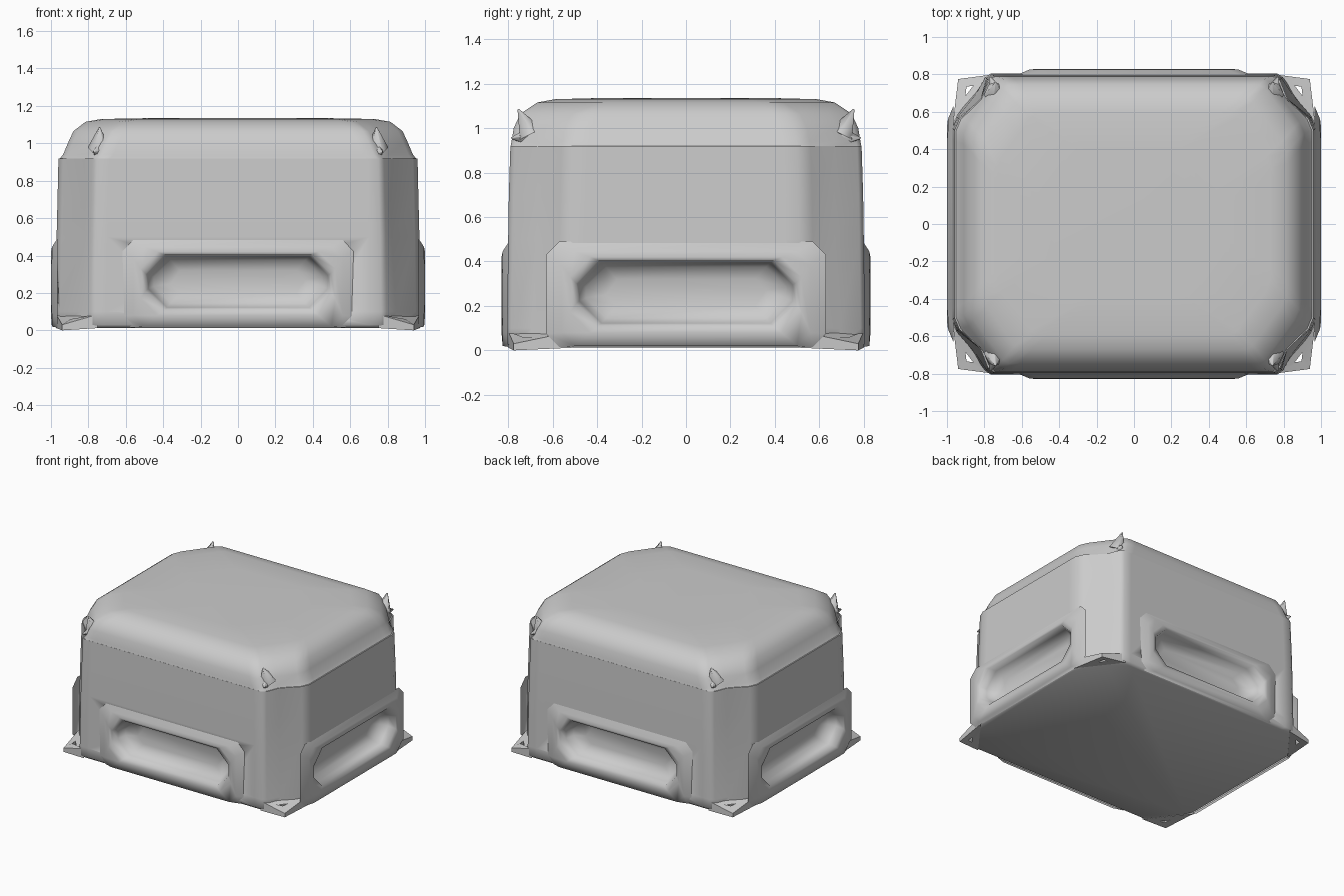
import bpy, bmesh, math
from mathutils import Vector, Matrix

cube = bpy.data.objects.get("Cube")
if cube:
    bpy.data.objects.remove(cube, do_unlink=True)

fabric = bpy.data.materials.new("grey fabric")
fabric.use_nodes = True
grey = (0.6, 0.6, 0.6, 1)
fabric.diffuse_color = grey
fabric.node_tree.nodes["Principled BSDF"].inputs["Base Color"].default_value = grey


def finish(bm, name, angle=60):
    bmesh.ops.recalc_face_normals(bm, faces=bm.faces)
    mesh = bpy.data.meshes.new(name)
    bm.to_mesh(mesh)
    bm.free()
    ob = bpy.data.objects.new(name, mesh)
    bpy.context.collection.objects.link(ob)
    mesh.materials.append(fabric)
    bpy.ops.object.select_all(action='DESELECT')
    ob.select_set(True)
    bpy.context.view_layer.objects.active = ob
    bpy.ops.object.shade_smooth_by_angle(angle=math.radians(angle))
    return ob


def loft(loops, cap_start=True, cap_end=True):
    bm = bmesh.new()
    rows = [[bm.verts.new(p) for p in loop] for loop in loops]
    n = len(rows[0])
    for a, b in zip(rows, rows[1:]):
        for i in range(n):
            j = (i + 1) % n
            bm.faces.new((a[i], a[j], b[j], b[i]))
    if cap_start:
        bm.faces.new(rows[0])
    if cap_end:
        bm.faces.new(rows[-1])
    return bm


def ring(hx, hy, z, tuck=0.0):
    """Rectangle with cut-off corners; tuck pulls each corner inwards."""
    corner = [(hx, hy - 0.35), (hx, hy - 0.29), (hx - 0.025, hy - 0.23),
              (hx - 0.12 - tuck, hy - 0.1 - tuck),
              (hx - 0.18, hy - 0.02), (hx - 0.21, hy), (hx - 0.27, hy)]
    pts = []
    for sx, sy in ((1, 1), (-1, 1), (-1, -1), (1, -1)):
        quarter = [(sx * x, sy * y, z) for x, y in corner]
        pts += quarter if sx * sy > 0 else quarter[::-1]
    return pts


def opening(place, w, low, high, out, cut):
    """Eight-sided loop on one side wall."""
    pts = [(w, low + cut), (w, high - cut), (w - cut, high), (cut - w, high),
           (-w, high - cut), (-w, low + cut), (cut - w, low), (w - cut, low)]
    return [place @ Vector((u, -out, z)) for u, z in pts]


# Covered box body
body = finish(loft([ring(*r) for r in (
    (0.955, 0.785, 0.012), (0.975, 0.805, 0.03), (0.975, 0.805, 0.1, 0.01),
    (0.97, 0.80, 0.5, 0.03), (0.965, 0.797, 0.7, 0.03), (0.96, 0.79, 0.92, 0.02))]), "body")

# Padded cushion top
finish(loft([ring(*r) for r in (
    (0.955, 0.79, 0.915, 0.02), (0.935, 0.785, 0.94, 0.01), (0.91, 0.775, 1.0),
    (0.88, 0.745, 1.065), (0.815, 0.67, 1.115), (0.73, 0.59, 1.13),
    (0.45, 0.4, 1.135))]), "cushion")

# Raised handle panels with scooped recesses, one on each side
sides = [("front", 0, 0.80), ("left", 90, 0.97), ("back", 180, 0.80), ("right", 270, 0.97)]
for name, turn, wall in sides:
    place = Matrix.Rotation(math.radians(turn), 4, 'Z') @ Matrix.Translation((0, -wall, 0))
    cutter = finish(loft([opening(place, 0.52, 0.09, 0.42, 0.1, 0.1),
                          opening(place, 0.52, 0.09, 0.42, -0.14, 0.1)]), name + "_cutter")
    cut = body.modifiers.new(name + "_recess", 'BOOLEAN')
    cut.object = cutter
    cut.solver = 'EXACT'
    bpy.context.view_layer.objects.active = body
    bpy.ops.object.modifier_apply(modifier=cut.name)
    bpy.data.objects.remove(cutter, do_unlink=True)
    finish(loft([opening(place, *o) for o in (
        (0.63, 0.015, 0.49, -0.004, 0.06), (0.56, 0.02, 0.445, 0.025, 0.06),
        (0.52, 0.08, 0.42, 0.03, 0.09), (0.495, 0.11, 0.403, 0.024, 0.1),
        (0.48, 0.122, 0.395, -0.03, 0.1), (0.45, 0.145, 0.375, -0.08, 0.09),
        (0.36, 0.2, 0.32, -0.1, 0.05))], cap_start=False), name + "_handle_panel", 85)

# Flared hem tabs with eyelets, and pinched seam tips, at the four corners
for sx, sy, name in ((1, -1, "front_left"), (-1, -1, "front_right"),
                     (1, 1, "back_left"), (-1, 1, "back_right")):
    tri = [(0.75, 0.80), (0.94, 0.775), (0.972, 0.51)]
    centre = Vector((0.885, 0.725))
    hole = [centre + (Vector(p) - centre) * 0.19 for p in tri]
    tops = (0.085, 0.03, 0.085)
    loops = [[(sx * x, sy * y, b) for (x, y), b in zip(tri, (0.012, 0, 0.012))],
             [(sx * x, sy * y, t) for (x, y), t in zip(tri, tops)],
             [(sx * x, sy * y, 0.06) for x, y in hole],
             [(sx * x, sy * y, 0.01) for x, y in hole]]
    finish(loft(loops + loops[:1], False, False), name + "_hem_tab")
    for part, base, tip, r in (("seam_peak", (0.745, 0.7, 0.97), (0.74, 0.755, 1.085), 0.06),
                               ("seam_pleat", (0.73, 0.68, 0.96), (0.77, 0.785, 0.955), 0.06)):
        a, b = [Vector((sx * p[0], sy * p[1], p[2])) for p in (base, tip)]
        bm = bmesh.new()
        spin = (b - a).to_track_quat('Z', 'Y').to_matrix().to_4x4()
        bmesh.ops.create_cone(bm, cap_ends=True, segments=5, radius1=r, radius2=0.004,
                              depth=(b - a).length,
                              matrix=Matrix.Translation((a + b) / 2) @ spin)
        finish(bm, name + "_" + part, 85)
